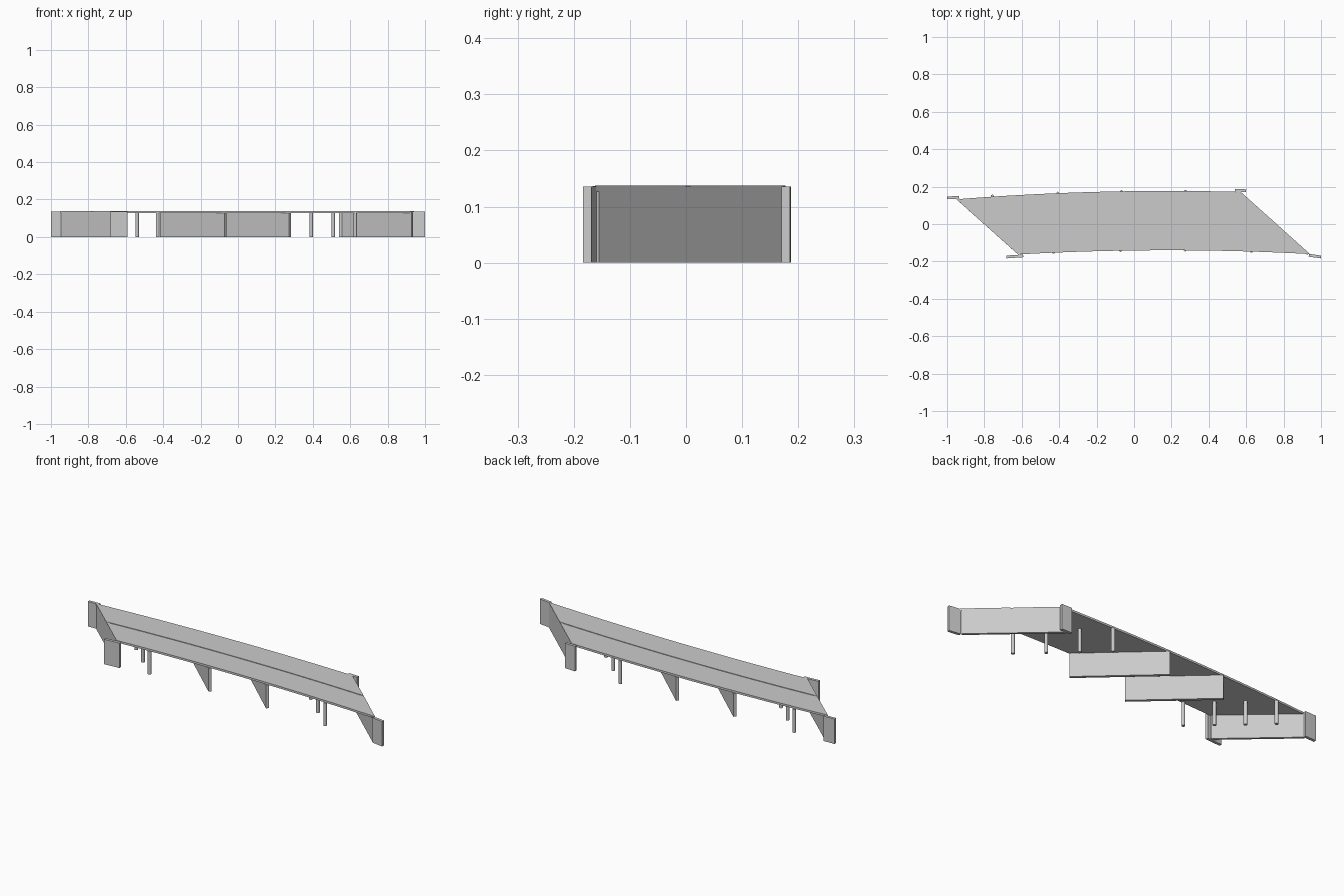
import bpy, bmesh, math
from mathutils import Vector

if "Cube" in bpy.data.objects:
    bpy.data.objects.remove(bpy.data.objects["Cube"])

DECK_LOW, DECK_TOP = 0.127, 0.138


def plan(u, t):
    """Point on the curved, skewed deck: u along the length, t from front to back."""
    left = -0.62 - 0.33 * t
    right = 0.94 - 0.37 * t
    x = left + (right - left) * u
    return Vector((x, -0.14 + 0.317 * t - 0.035 * (x - 0.18) ** 2, 0))


def finish(name, bm):
    bmesh.ops.recalc_face_normals(bm, faces=bm.faces)
    mesh = bpy.data.meshes.new(name)
    bm.to_mesh(mesh)
    bm.free()
    obj = bpy.data.objects.new(name, mesh)
    bpy.context.collection.objects.link(obj)
    return obj


def prism(name, outline, z0, z1):
    bm = bmesh.new()
    low = [bm.verts.new((p[0], p[1], z0)) for p in outline]
    high = [bm.verts.new((p[0], p[1], z1)) for p in outline]
    bm.faces.new(low[::-1])
    bm.faces.new(high)
    n = len(outline)
    for i in range(n):
        j = (i + 1) % n
        bm.faces.new((low[i], low[j], high[j], high[i]))
    return finish(name, bm)


def wall(name, a, b, thick, z1, overhang=0.0):
    a, b = Vector(a[:2]), Vector(b[:2])
    d = (b - a).normalized()
    n = Vector((-d.y, d.x)) * thick / 2
    a, b = a - d * overhang, b + d * overhang
    return prism(name, [a - n, b - n, b + n, a + n], 0, z1)


# Deck: cross-section with a shallow median groove, swept along the curve
section = [(0, DECK_LOW), (0, DECK_TOP), (0.475, DECK_TOP), (0.475, 0.135),
           (0.505, 0.135), (0.505, DECK_TOP), (1, DECK_TOP), (1, DECK_LOW)]
bm = bmesh.new()
rings = []
for i in range(19):
    ring = []
    for t, z in section:
        p = plan(i / 18, t)
        ring.append(bm.verts.new((p.x, p.y, z)))
    rings.append(ring)
for r0, r1 in zip(rings, rings[1:]):
    for i in range(len(section)):
        j = (i + 1) % len(section)
        bm.faces.new((r0[i], r0[j], r1[j], r1[i]))
bm.faces.new(rings[0])
bm.faces.new(rings[-1])
finish("deck", bm)

# Skewed wall piers under the middle of the deck
for side, front, back in (("left", (-0.07, -0.143), (-0.41, 0.166)),
                          ("right", (0.275, -0.14), (-0.07, 0.175))):
    wall(side + "_pier_wall", front, back, 0.015, DECK_LOW, 0.004)

# Rows of round columns
for side, front, back in (("left", (-0.43, -0.149), (-0.757, 0.148)),
                          ("right", (0.627, -0.144), (0.275, 0.174))):
    for k in range(4):
        p = Vector(front).lerp(Vector(back), k / 3)
        ring = [(p.x + 0.009 * math.cos(a * math.pi / 6),
                 p.y + 0.009 * math.sin(a * math.pi / 6)) for a in range(12)]
        prism(f"{side}_column_{k + 1}", ring, 0, DECK_LOW)

# Abutment walls closing both ends
for side, u in (("left", 0.006), ("right", 0.994)):
    wall(side + "_abutment", plan(u, 0), plan(u, 1), 0.013, 0.1365)

# Wing walls at the four corners
wings = {
    "left_back_wing": ((-1.0, 0.140), (-0.935, 0.142)),
    "left_front_wing": ((-0.682, -0.176), (-0.592, -0.170)),
    "right_back_wing": ((0.54, 0.180), (0.60, 0.178)),
    "right_front_wing": ((0.935, -0.167), (1.0, -0.176)),
}
for name, (a, b) in wings.items():
    wall(name, a, b, 0.015, 0.136)
